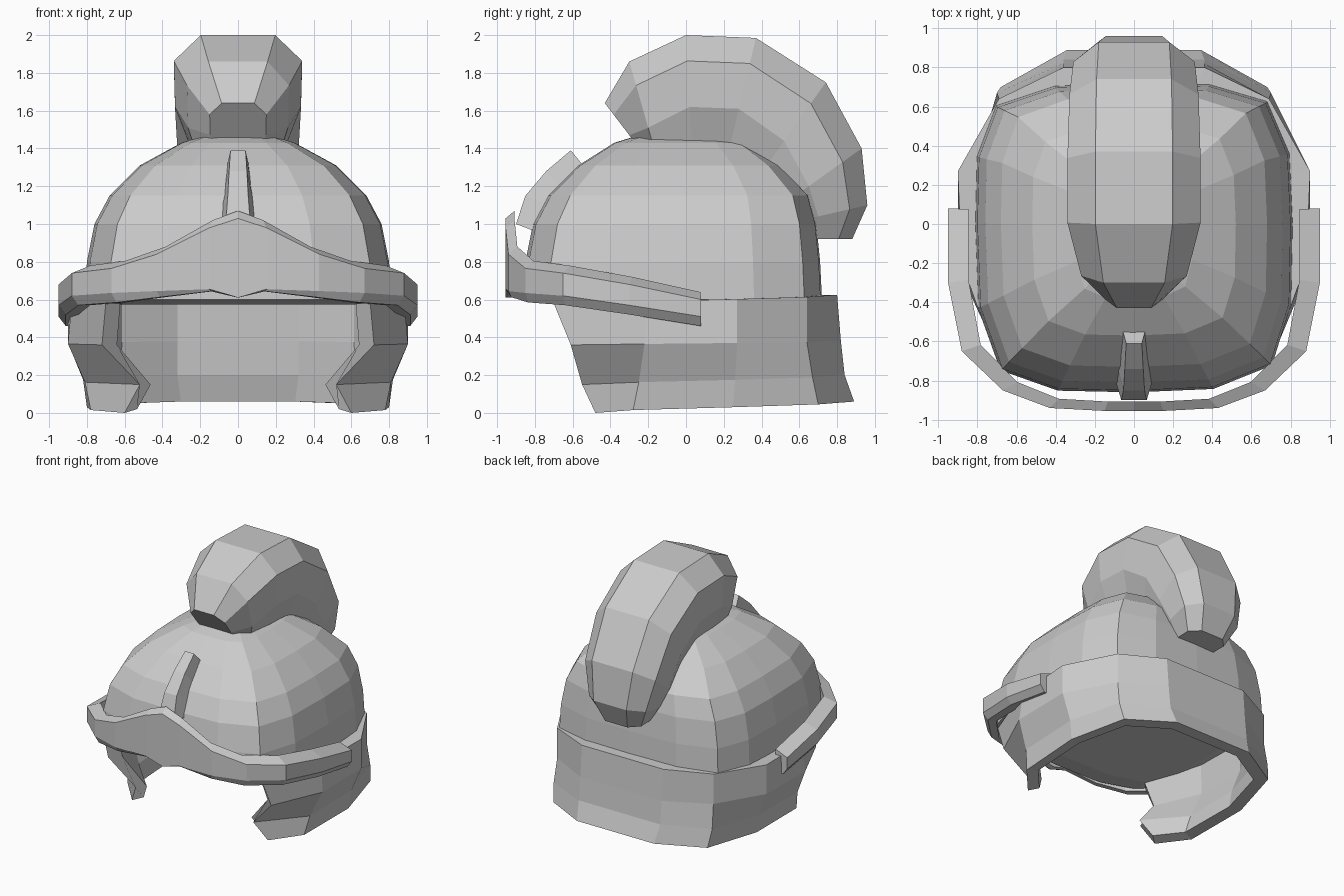
import bpy
import bmesh
from mathutils import Vector

cube = bpy.data.objects.get("Cube")
if cube:
    bpy.data.objects.remove(cube, do_unlink=True)

GREY = (0.6, 0.6, 0.6, 1.0)
metal = bpy.data.materials.new("plain grey")
metal.use_nodes = True
metal.diffuse_color = GREY
metal.node_tree.nodes["Principled BSDF"].inputs["Base Color"].default_value = GREY


def loft(name, sections):
    """Skin a row of closed cross-sections and cap both ends."""
    bm = bmesh.new()
    rows = [[bm.verts.new(point) for point in section] for section in sections]
    count = len(rows[0])
    for first, second in zip(rows, rows[1:]):
        for i in range(count):
            j = (i + 1) % count
            bm.faces.new((first[i], first[j], second[j], second[i]))
    bm.faces.new(rows[0])
    bm.faces.new(rows[-1])
    bmesh.ops.recalc_face_normals(bm, faces=bm.faces)
    mesh = bpy.data.meshes.new(name)
    bm.to_mesh(mesh)
    bm.free()
    mesh.materials.append(metal)
    obj = bpy.data.objects.new(name, mesh)
    bpy.context.collection.objects.link(obj)
    return obj


def mirrored(section):
    return [(-x, y, z) for x, y, z in section]


# Dome: rounded-square rings stacked upward (height, half width, front, back)
quarter = [(1, 0), (0.98, 0.5), (0.84, 0.87), (0.48, 0.99)]
outline = list(quarter)
for turn in range(3):
    quarter = [(-v, u) for u, v in quarter]
    outline += quarter
# quarter turns swap the axes, giving a four-way symmetric rounded square
dome_rings = [
    (0.575, 0.72, -0.70, 0.68),
    (0.60, 0.81, -0.86, 0.72),
    (0.80, 0.80, -0.85, 0.71),
    (1.00, 0.76, -0.81, 0.69),
    (1.15, 0.68, -0.73, 0.65),
    (1.31, 0.52, -0.57, 0.50),
    (1.43, 0.30, -0.38, 0.32),
    (1.47, 0.18, -0.25, 0.20),
]
loft("dome", [
    [(u * half, v * (back if v > 0 else -front), z) for u, v in outline]
    for z, half, front, back in dome_rings
])

# Neck and cheek guard: thick wall wrapped from one cheek round the back
guard_columns = [
    [(0.70, -0.70), (0.72, -0.61), (0.52, -0.55), (0.60, -0.48)],
    [(0.88, -0.20), (0.90, -0.22), (0.81, -0.25), (0.78, -0.28)],
    [(0.90, 0.27), (0.90, 0.27), (0.82, 0.26), (0.80, 0.25)],
    [(0.69, 0.64), (0.69, 0.64), (0.70, 0.67), (0.68, 0.70)],
    [(0.36, 0.80), (0.36, 0.82), (0.36, 0.84), (0.34, 0.89)],
]
cheek_heights = (0.58, 0.36, 0.15, 0.0)
back_heights = (0.625, 0.38, 0.20, 0.06)
guard = []
for index, column in enumerate(guard_columns):
    blend = index / (len(guard_columns) - 1)
    heights = [a + (b - a) * blend for a, b in zip(cheek_heights, back_heights)]
    outer = [(x, y, z) for (x, y), z in zip(column, heights)]
    inner = [(x * 0.89, y * 0.89, z) for x, y, z in outer]
    x, y, z = inner[-1]
    inner[-1] = (x, y, z + 0.02 * (1 - blend))
    guard.append(outer + inner[::-1])
loft("neck_guard", guard + [mirrored(s) for s in reversed(guard)])

# Brow band: peaked at the centre, sloping down along the sides
# (x, y, upper edge, lower edge)
brow_path = [
    (0.00, -0.955, 1.03, 0.61),
    (0.15, -0.955, 0.98, 0.655),
    (0.43, -0.94, 0.84, 0.645),
    (0.67, -0.85, 0.765, 0.635),
    (0.88, -0.65, 0.74, 0.62),
    (0.95, -0.30, 0.68, 0.57),
    (0.95, 0.08, 0.60, 0.51),
]
brow = []
for x, y, upper, lower in brow_path:
    drop = 0.05 * min(1, x / 0.67)
    brow.append([
        (x, y, upper),
        (x, y, lower),
        (x * 0.96, y * 0.985, lower - drop),
        (x * 0.89, y * 0.95, lower - drop),
        (x * 0.89, y * 0.95, upper + 0.04),
    ])
loft("brow_band", [mirrored(s) for s in reversed(brow[1:])] + brow)

# Front rib: tapering strip that follows the dome (y, z, half width)
rib = []
for y, z, width in [(-0.61, 1.39, 0.04), (-0.74, 1.28, 0.047),
                    (-0.85, 1.15, 0.054), (-0.90, 1.00, 0.065)]:
    inward = Vector((0, 0.09, -0.11)) if z > 1.2 else Vector((0, 0.13, -0.05))
    top = [Vector((-width, y, z)), Vector((width, y, z))]
    base = [Vector((p.x * 1.6, p.y, p.z)) + inward for p in reversed(top)]
    rib.append(top + base)
loft("front_rib", rib)

# Crest: faceted plume swept over the top
# (outer y, outer z, inner y, inner z, half width)
crest_path = [
    (-0.43, 1.64, -0.30, 1.47, 0.15),
    (-0.30, 1.86, -0.20, 1.51, 0.27),
    (0.00, 2.00, 0.02, 1.62, 0.34),
    (0.37, 1.985, 0.28, 1.61, 0.34),
    (0.74, 1.75, 0.52, 1.44, 0.33),
    (0.93, 1.40, 0.65, 1.20, 0.31),
    (0.96, 1.10, 0.70, 1.04, 0.25),
    (0.88, 0.92, 0.68, 0.92, 0.17),
]
crest = []
for outer_y, outer_z, inner_y, inner_z, width in crest_path:
    outer = Vector((0, outer_y, outer_z))
    inner = Vector((0, inner_y, inner_z))
    half = []
    # share of the way inward, share of the full width
    for depth, share in [(0, 0.58), (0.36, 1), (1, 0.98), (1.6, 0.72)]:
        point = outer.lerp(inner, depth) if depth <= 1 else inner + (inner - outer) * (depth - 1)
        half.append((width * share, point.y, point.z))
    crest.append(half + mirrored(half)[::-1])
loft("crest", crest)
